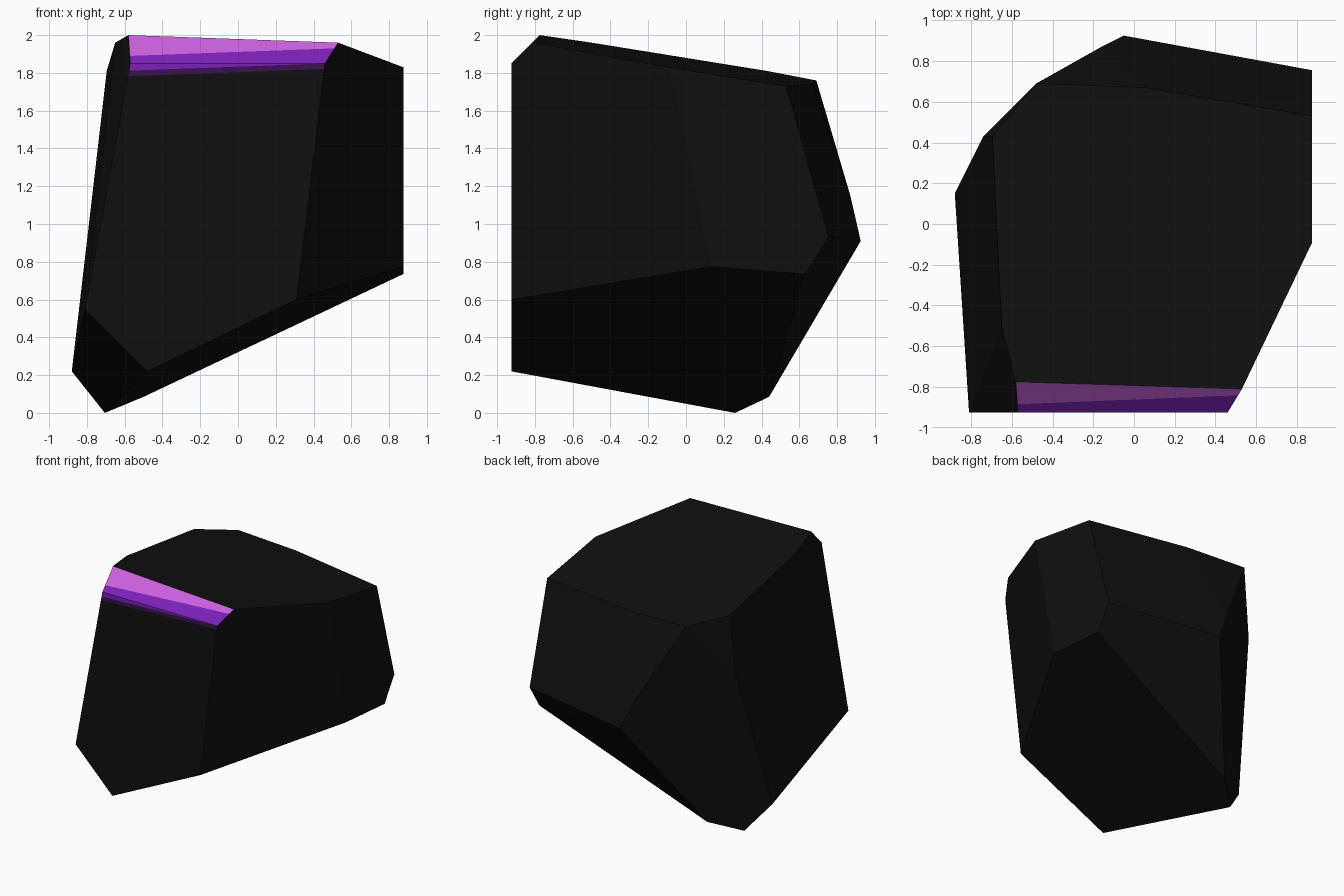
import bpy, bmesh
from mathutils import Vector

if "Cube" in bpy.data.objects:
    bpy.data.objects.remove(bpy.data.objects["Cube"])

# Corners of the faceted stone, grouped by region
CORNERS = [
    # front face
    (-.81, -.925, .55), (-.48, -.925, .22), (.31, -.925, .60), (.46, -.925, 1.85), (-.57, -.925, 1.85),
    # top face
    (-.58, -.775, 2.0), (.53, -.81, 1.96), (.875, -.09, 1.83), (.875, .53, 1.73),
    (.05, .67, 1.744), (-.48, .69, 1.76), (-.695, .43, 1.81), (-.65, -.50, 1.96),
    # right face
    (.875, .13, .775), (.875, .63, .735), (.875, .755, .93),
    # back
    (-.05, .925, .91), (-.16, .87, 1.15), (-.74, .43, 1.37),
    # underside
    (-.50, .44, .085), (-.705, .26, 0), (-.88, .15, .22),
]

# Paint bands run parallel, slightly tilted: height = z - SLOPE * x
SLOPE = .037
BANDS = [1.911, 1.833, 1.803]
COLOURS = [
    ("black stone", (.005, .005, .005, 1)),
    ("bright violet", (.60, .12, .74, 1)),
    ("deep purple", (.20, .015, .48, 1)),
    ("dark plum", (.04, .006, .075, 1)),
]

bm = bmesh.new()
for c in CORNERS:
    bm.verts.new(c)
hull = bmesh.ops.convex_hull(bm, input=bm.verts[:])
loose = [v for v in bm.verts if not v.link_faces]
bmesh.ops.delete(bm, geom=loose, context='VERTS')
bmesh.ops.dissolve_limit(bm, angle_limit=.025, verts=bm.verts[:], edges=bm.edges[:])
bmesh.ops.recalc_face_normals(bm, faces=bm.faces[:])


def front_faces():
    bm.normal_update()
    return [f for f in bm.faces if f.normal.y < -.6]


# Cut the colour bands into the front face and its top bevel
for h in BANDS:
    faces = front_faces()
    geom = set(faces)
    for f in faces:
        geom.update(f.edges)
        geom.update(f.verts)
    bmesh.ops.bisect_plane(bm, geom=list(geom), dist=1e-5,
                           plane_co=(0, 0, h), plane_no=Vector((-SLOPE, 0, 1)).normalized())

for f in front_faces():
    c = f.calc_center_median()
    height = c.z - SLOPE * c.x
    f.material_index = next((i + 1 for i, h in enumerate(BANDS) if height > h), 0)

# Finished stone
mesh = bpy.data.meshes.new("faceted_stone")
bm.to_mesh(mesh)
bm.free()
for name, rgba in COLOURS:
    mat = bpy.data.materials.new(name)
    mat.diffuse_color = rgba
    mat.use_nodes = True
    mat.node_tree.nodes["Principled BSDF"].inputs["Base Color"].default_value = mat.diffuse_color
    mesh.materials.append(mat)
bpy.context.collection.objects.link(bpy.data.objects.new("faceted_stone", mesh))
